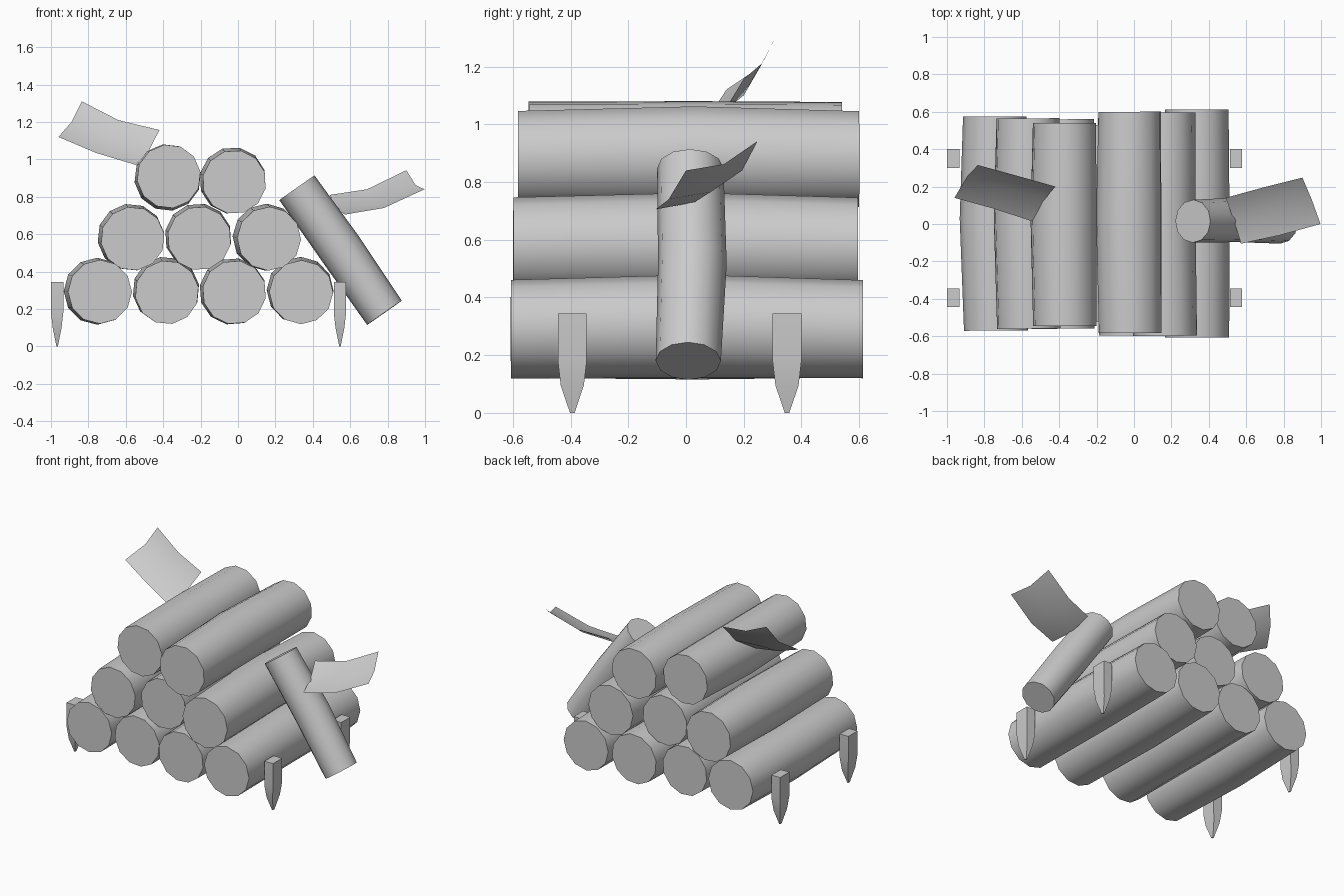
import bpy, math
from mathutils import Vector

if "Cube" in bpy.data.objects:
    bpy.data.objects.remove(bpy.data.objects["Cube"])


def make_object(name, verts, faces, angle=40):
    mesh = bpy.data.meshes.new(name)
    mesh.from_pydata(verts, [], faces)
    mesh.update()
    ob = bpy.data.objects.new(name, mesh)
    bpy.context.collection.objects.link(ob)
    bpy.ops.object.select_all(action='DESELECT')
    ob.select_set(True)
    bpy.context.view_layer.objects.active = ob
    bpy.ops.object.mode_set(mode='EDIT')
    bpy.ops.mesh.select_all(action='SELECT')
    bpy.ops.mesh.normals_make_consistent(inside=False)
    bpy.ops.object.mode_set(mode='OBJECT')
    bpy.ops.object.shade_smooth_by_angle(angle=math.radians(angle))
    return ob


def loft(name, rings, angle=40):
    """Skin equal-length rings of points and cap both ends."""
    n = len(rings[0])
    verts = [p for ring in rings for p in ring]
    faces = [tuple(range(n))]
    for k in range(len(rings) - 1):
        for i in range(n):
            j = (i + 1) % n
            faces.append((k * n + i, k * n + j, (k + 1) * n + j, (k + 1) * n + i))
    faces.append(tuple((len(rings) - 1) * n + i for i in range(n)))
    return make_object(name, verts, faces, angle)


def log(name, stations, sides=12, twist=0.0):
    """Log through (centre, radius) stations, rings square to its axis."""
    axis = (Vector(stations[-1][0]) - Vector(stations[0][0])).normalized()
    u = axis.cross(Vector((0, 0, 1))).normalized()
    v = u.cross(axis)
    rings = []
    for c, r in stations:
        rings.append([Vector(c) + r * (u * math.cos(a) + v * math.sin(a))
                      for a in (twist + math.tau * i / sides for i in range(sides))])
    return loft(name, rings)


# Stacked logs: x, z, front y, back y, middle x shift, middle z shift
stack = [
    (-0.738, 0.292, -0.57, 0.575, -0.015, 0.003),
    (-0.38, 0.289, -0.56, 0.56, -0.005, 0.012),
    (-0.02, 0.289, -0.595, 0.60, -0.008, 0.005),
    (0.338, 0.290, -0.607, 0.613, -0.006, 0.010),
    (-0.563, 0.576, -0.56, 0.565, -0.010, 0.008),
    (-0.207, 0.578, -0.52, 0.53, -0.006, 0.008),
    (0.166, 0.576, -0.598, 0.595, -0.016, 0.008),
    (-0.37, 0.909, -0.545, 0.54, -0.006, -0.006),
    (-0.02, 0.879, -0.582, 0.60, -0.008, 0.008),
]
for i, (x, z, y0, y1, dx, dz) in enumerate(stack):
    log(f"stacked_log_{i + 1}",
        [((x, y0, z), 0.171), ((x + dx, 0.03, z + dz), 0.179), ((x + dx * 0.4, y1, z), 0.170)],
        twist=0.17 * i)

# Thinner log leaning against the pile
log("leaning_log", [((0.783, 0.008, 0.180), 0.113),
                    ((0.552, 0.022, 0.516), 0.119),
                    ((0.315, 0.015, 0.848), 0.115)])

# Pointed stakes holding the bottom row
profile = [(0.345, 0.033, 0.050), (0.18, 0.033, 0.050), (0.095, 0.023, 0.040), (0.0, 0.004, 0.008)]
for side, x in (("left", -0.967), ("right", 0.545)):
    for end, y in (("front", -0.394), ("back", 0.350)):
        loft(f"stake_{side}_{end}",
             [[(x + sx * hx, y + sy * hy, z) for sx, sy in ((-1, -1), (1, -1), (1, 1), (-1, 1))]
              for z, hx, hy in profile], angle=30)

# Curled bark flakes as 3 x 3 sheets
flakes = {
    "bark_flake_left": [
        (-0.96, 0.14, 1.12), (-0.76, 0.085, 1.035), (-0.545, 0.015, 0.97),
        (-0.89, 0.258, 1.20), (-0.69, 0.20, 1.10), (-0.475, 0.135, 1.05),
        (-0.835, 0.315, 1.31), (-0.64, 0.262, 1.21), (-0.42, 0.20, 1.157)],
    "bark_flake_right": [
        (0.572, -0.105, 0.705), (0.78, -0.06, 0.74), (0.997, 0.0, 0.84),
        (0.53, 0.03, 0.73), (0.73, 0.085, 0.765), (0.95, 0.132, 0.862),
        (0.49, 0.14, 0.81), (0.69, 0.195, 0.84), (0.90, 0.248, 0.942)],
}
for name, pts in flakes.items():
    quads = [(r * 3 + c, r * 3 + c + 1, r * 3 + c + 4, r * 3 + c + 3)
             for r in range(2) for c in range(2)]
    make_object(name, pts, quads, angle=60)
